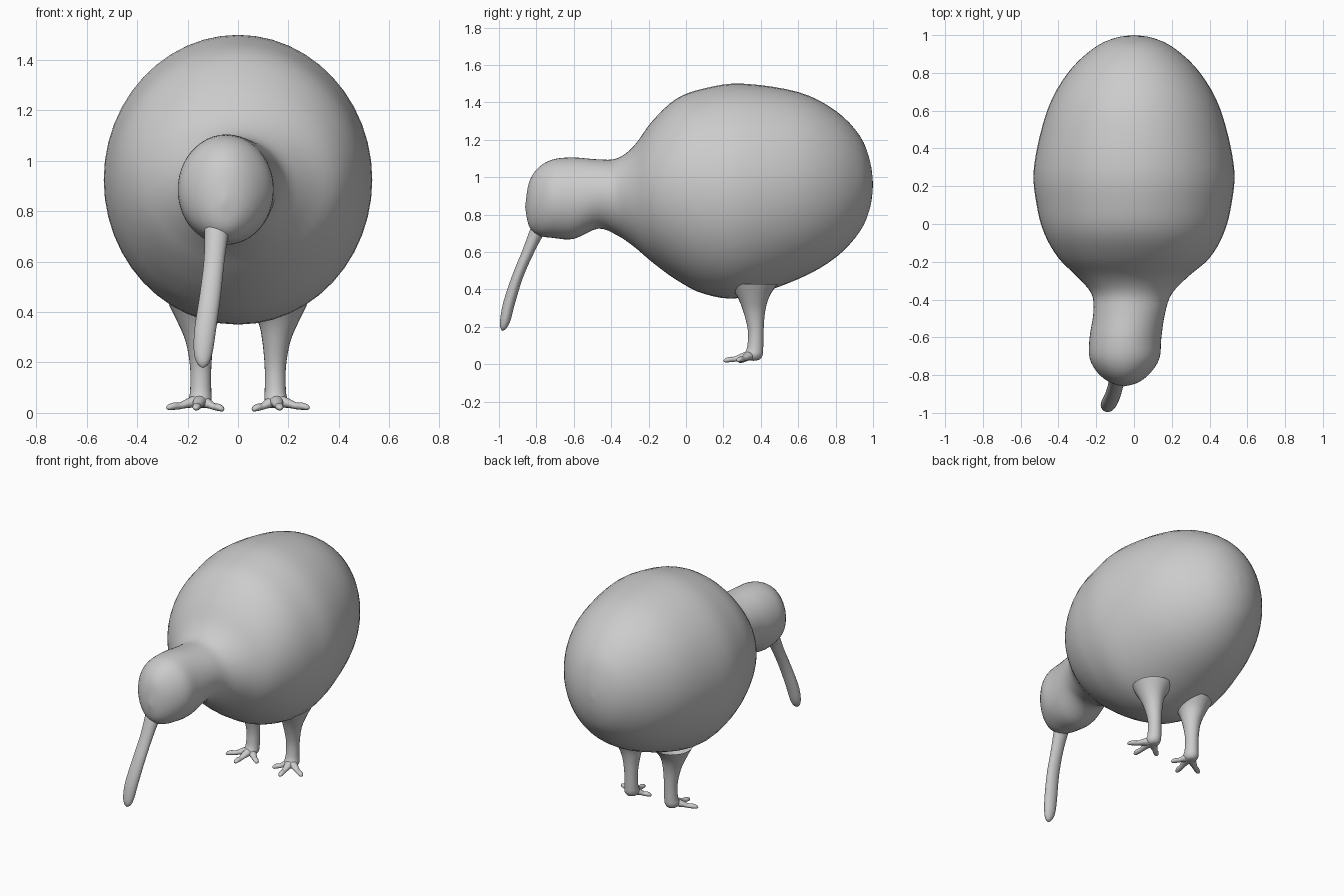
import bpy, bmesh, math
from mathutils import Vector

def spline(rows, steps):
    """Catmull-Rom interpolation of rows of numbers."""
    out = []
    n = len(rows)
    for i in range(n - 1):
        quad = [rows[max(i - 1, 0)], rows[i], rows[i + 1], rows[min(i + 2, n - 1)]]
        for s in range(steps):
            t = s / steps
            out.append([0.5 * (2 * b + (c - a) * t + (2 * a - 5 * b + 4 * c - d) * t * t
                               + (3 * b - a - 3 * c + d) * t ** 3)
                        for a, b, c, d in zip(*quad)])
    return out + [list(rows[-1])]

def loft(name, rows, u, v, sides=24, steps=4, mirror=False):
    """Skin elliptical rings; each row is x, y, z, radius along u, radius along v."""
    u, v = Vector(u).normalized(), Vector(v).normalized()
    bm = bmesh.new()
    rings = []
    for x, y, z, ru, rv in spline(rows, steps):
        ring = []
        for k in range(sides):
            a = 2 * math.pi * k / sides
            ring.append(bm.verts.new(Vector((x, y, z)) + u * ru * math.cos(a) + v * rv * math.sin(a)))
        rings.append(ring)
    for r0, r1 in zip(rings, rings[1:]):
        for k in range(sides):
            j = (k + 1) % sides
            bm.faces.new((r0[k], r0[j], r1[j], r1[k]))
    # collapse the pointed ends
    bmesh.ops.remove_doubles(bm, verts=bm.verts, dist=0.0001)
    bmesh.ops.recalc_face_normals(bm, faces=bm.faces)
    for f in bm.faces:
        f.smooth = True
    mesh = bpy.data.meshes.new(name)
    bm.to_mesh(mesh)
    bm.free()
    ob = bpy.data.objects.new(name, mesh)
    bpy.context.collection.objects.link(ob)
    if mirror:
        ob.modifiers.new("Mirror", 'MIRROR')
    return ob

# body, neck and head: y, bottom z, top z, left x, right x
profile = [
    (1.00, 0.96, 0.96, 0, 0),
    (0.985, 0.84, 1.08, -0.10, 0.10),
    (0.93, 0.71, 1.22, -0.215, 0.215),
    (0.80, 0.57, 1.355, -0.35, 0.35),
    (0.60, 0.455, 1.455, -0.46, 0.46),
    (0.30, 0.355, 1.50, -0.53, 0.53),
    (0.10, 0.375, 1.475, -0.515, 0.515),
    (-0.05, 0.45, 1.42, -0.475, 0.475),
    (-0.18, 0.545, 1.30, -0.40, 0.40),
    (-0.28, 0.63, 1.165, -0.30, 0.285),
    (-0.37, 0.69, 1.10, -0.225, 0.20),
    (-0.47, 0.725, 1.095, -0.215, 0.165),
    (-0.60, 0.67, 1.105, -0.235, 0.145),
    (-0.71, 0.675, 1.095, -0.235, 0.135),
    (-0.79, 0.69, 1.05, -0.19, 0.085),
    (-0.84, 0.74, 0.97, -0.125, 0.02),
    (-0.86, 0.84, 0.84, -0.055, -0.055)]
loft("body", [((l + r) / 2, y, (b + t) / 2, (r - l) / 2, (t - b) / 2)
              for y, b, t, l, r in profile], (1, 0, 0), (0, 0, 1), sides=48)

# long curved beak
loft("beak", [
    (-0.075, -0.74, 0.80, 0.065, 0.06),
    (-0.085, -0.795, 0.71, 0.048, 0.04),
    (-0.095, -0.845, 0.60, 0.041, 0.031),
    (-0.11, -0.90, 0.47, 0.042, 0.029),
    (-0.13, -0.945, 0.33, 0.043, 0.031),
    (-0.138, -0.966, 0.24, 0.037, 0.028),
    (-0.139, -0.978, 0.195, 0.022, 0.017),
    (-0.14, -0.983, 0.178, 0, 0)], (1, 0, 0), (0, -0.94, 0.34))

# legs, flared into the belly
loft("leg", [
    (0.155, 0.36, 0.43, 0.12, 0.13),
    (0.16, 0.36, 0.36, 0.08, 0.085),
    (0.152, 0.365, 0.28, 0.055, 0.058),
    (0.148, 0.373, 0.18, 0.042, 0.042),
    (0.148, 0.370, 0.09, 0.042, 0.043),
    (0.15, 0.360, 0.05, 0.045, 0.05),
    (0.15, 0.36, 0.025, 0.03, 0.033),
    (0.15, 0.36, 0.018, 0, 0)], (1, 0, 0), (0, 1, 0), mirror=True)

# toes fanning out from the ankle
ankle = Vector((0.15, 0.35, 0.05))
for name, tip in (("outer_toe", (0.285, 0.275, 0.02)),
                  ("middle_toe", (0.168, 0.20, 0.018)),
                  ("inner_toe", (0.056, 0.285, 0.014))):
    tip = Vector(tip)
    d = tip - ankle
    rows = []
    for t, r, lift in ((0, 0.034, 0), (0.35, 0.023, 0), (0.6, 0.016, -0.004),
                       (0.78, 0.017, 0), (0.94, 0.012, 0), (1, 0, 0)):
        p = ankle + d * t
        rows.append((p.x, p.y, p.z + lift, r, r * 0.85))
    loft(name, rows, (-d.y, d.x, 0), (0, 0, 1), sides=12, steps=3, mirror=True)
